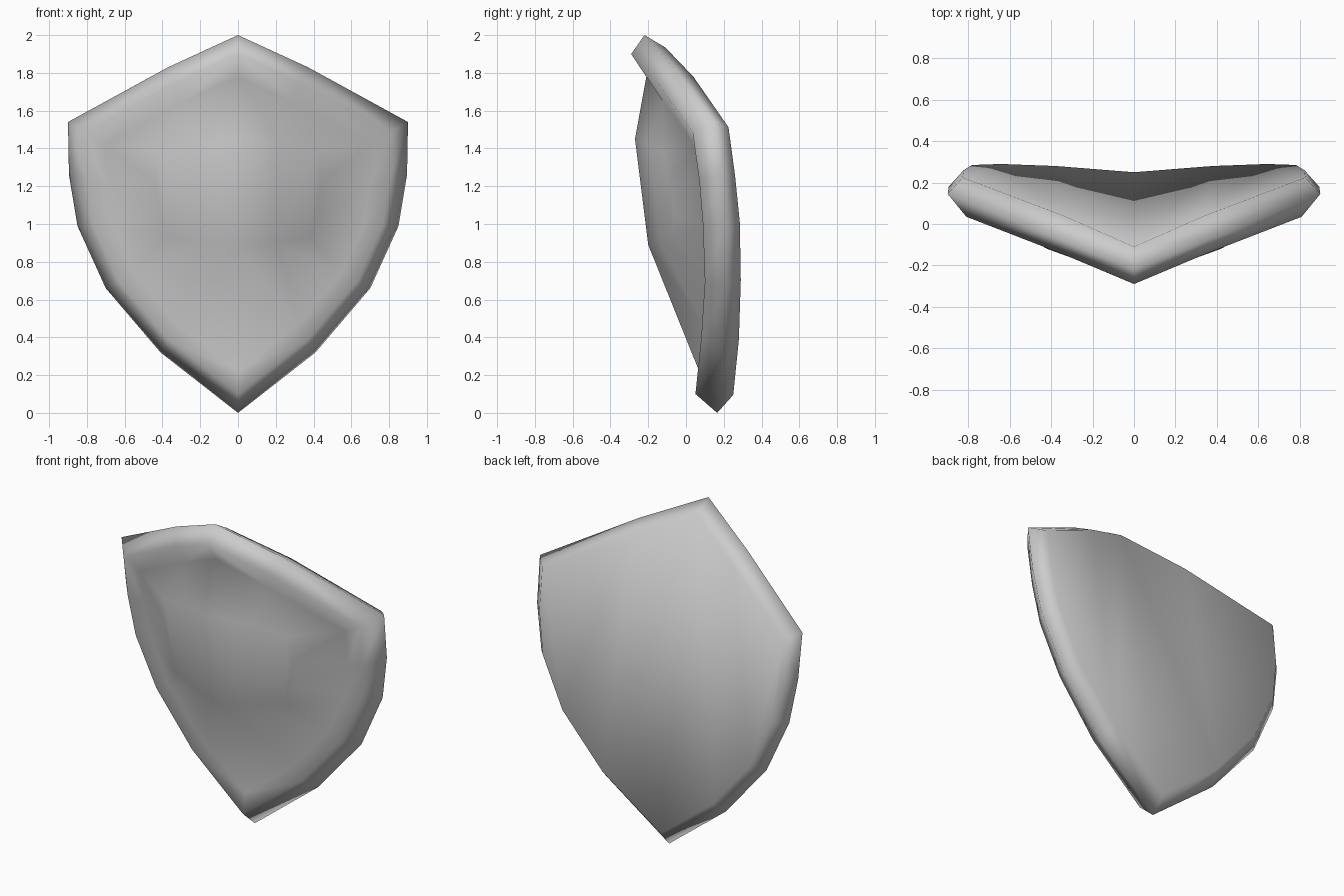
import bpy
import bmesh

cube = bpy.data.objects.get("Cube")
if cube:
    bpy.data.objects.remove(cube, do_unlink=True)

# Half outline, top point to bottom point: x, z, rim front y, rim back y
OUTLINE = [(0, 2, -.29, -.11), (.37, 1.83, -.15, .04), (.9, 1.54, .035, .225),
           (.895, 1.26, .07, .26), (.85, .99, .09, .285), (.7, .66, .1, .29),
           (.41, .32, .08, .28), (0, 0, .05, .25)]
GROOVE_Y = [-.21, -.12, .04, .08, .1, .1, .09, .07]
# Raised middle of the front: x, y, z
BULGE = [(0, -.27, 1.45), (.2, -.2, 1.43), (.42, -.12, 1.38), (.44, -.085, 1.22),
         (.43, -.07, 1.05), (.38, -.075, .93), (.2, -.135, .9), (0, -.2, .89)]


def ring(scale, depths, lift=0):
    """Outline scaled about the middle, with a depth for each point."""
    return [(x * scale, y, 1 + (z - 1) * scale + lift)
            for (x, z, _, _), y in zip(OUTLINE, depths)]


front_y = [p[2] for p in OUTLINE]
back_y = [p[3] for p in OUTLINE]
rim_y = [(f + b) / 2 + .015 for f, b in zip(front_y, back_y)]
rim_y[0], rim_y[1] = -.22, -.07

# Rings run from the front middle, around the rim, to the back
rings = [BULGE, ring(.78, GROOVE_Y), ring(.9, front_y), ring(1, rim_y),
         ring(.92, back_y, .015)]

bm = bmesh.new()
loops = [[bm.verts.new(co) for co in r] for r in rings]
for a, b in zip(loops, loops[1:]):
    for i in range(len(a) - 1):
        bm.faces.new((b[i], a[i], a[i + 1], b[i + 1]))

# Front and back panels, in upright strips
front, back = loops[0], loops[-1]
for i in range(3):
    j = 7 - i
    bm.faces.new((front[j], front[j - 1], front[i + 1], front[i]))
    bm.faces.new((back[i], back[i + 1], back[j - 1], back[j]))
for face in bm.faces:
    face.smooth = True

mesh = bpy.data.meshes.new("shield")
bm.to_mesh(mesh)
bm.free()
shield = bpy.data.objects.new("shield", mesh)
bpy.context.collection.objects.link(shield)
mirror = shield.modifiers.new("Mirror", 'MIRROR')
mirror.use_clip = True
mirror.merge_threshold = .001

# Plain grey
grey = bpy.data.materials.new("plain grey")
grey.use_nodes = True
colour = (.6, .6, .6, 1)
grey.diffuse_color = colour
grey.node_tree.nodes["Principled BSDF"].inputs["Base Color"].default_value = colour
mesh.materials.append(grey)
